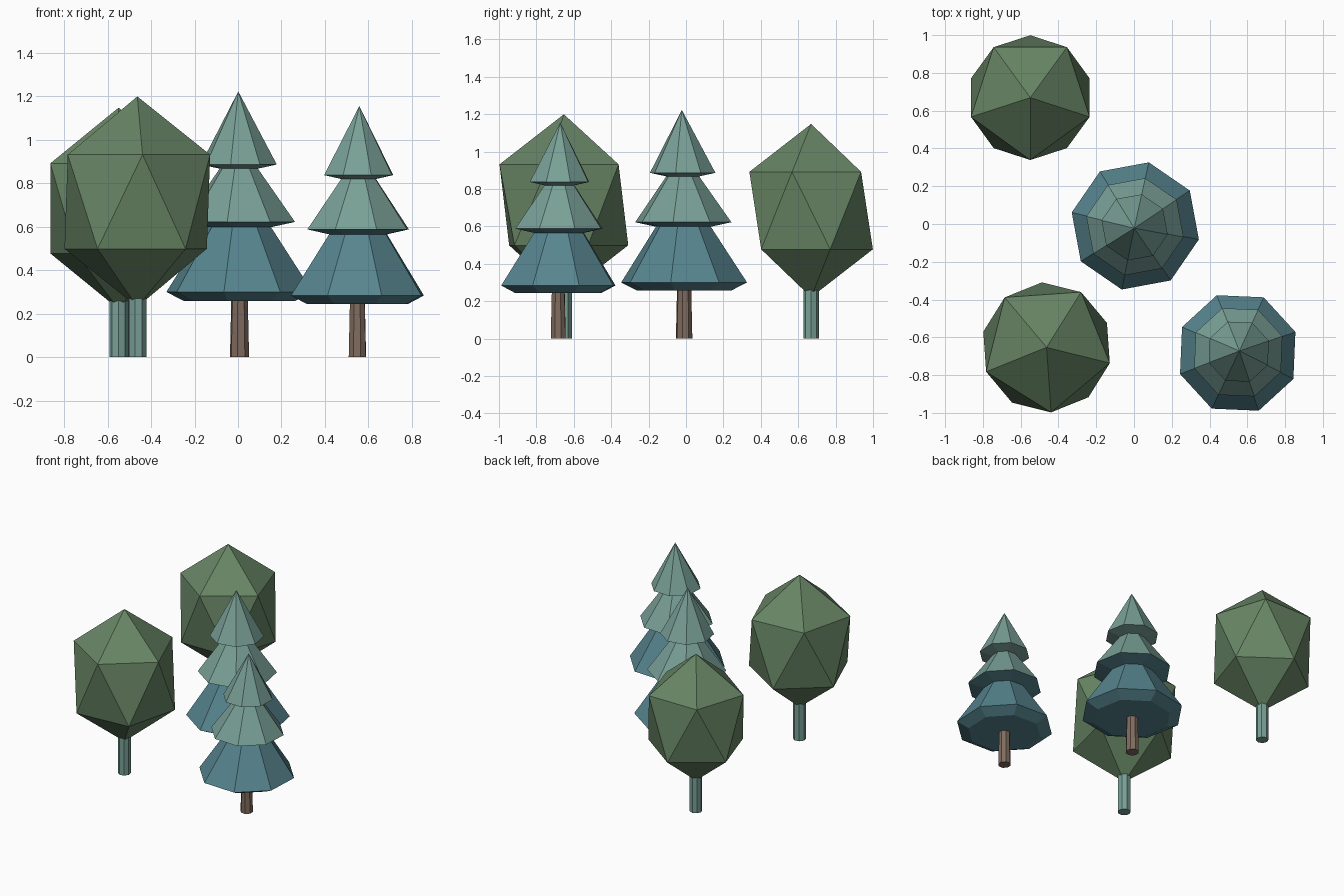
import bpy
import bmesh
from math import sin, cos, radians, tau

if "Cube" in bpy.data.objects:
    bpy.data.objects.remove(bpy.data.objects["Cube"])


def material(name, rgb):
    m = bpy.data.materials.new(name)
    m.diffuse_color = (*rgb, 1)
    m.use_nodes = True
    m.node_tree.nodes["Principled BSDF"].inputs["Base Color"].default_value = m.diffuse_color
    return m


SAGE = material("sage teal", (0.19, 0.35, 0.305))
BLUE = material("deep teal blue", (0.095, 0.235, 0.275))
GREEN = material("leaf green", (0.137, 0.235, 0.13))
BROWN = material("bark brown", (0.215, 0.15, 0.115))


def finish(bm, name, loc, mats):
    bmesh.ops.recalc_face_normals(bm, faces=bm.faces)
    mesh = bpy.data.meshes.new(name)
    bm.to_mesh(mesh)
    bm.free()
    for m in mats:
        mesh.materials.append(m)
    ob = bpy.data.objects.new(name, mesh)
    ob.location = loc
    bpy.context.collection.objects.link(ob)
    return ob


def stack(bm, rings, sides):
    """Join (radius, z, phase) rings from bottom to top; radius 0 is a point."""
    loops = []
    for r, z, phase in rings:
        n = sides if r else 1
        loops.append([bm.verts.new((r * cos(phase + tau * i / sides),
                                    r * sin(phase + tau * i / sides), z))
                      for i in range(n)])
    for a, b in zip(loops, loops[1:]):
        for i in range(sides):
            j = (i + 1) % sides
            if len(b) == 1:
                bm.faces.new((a[i], a[j], b[0]))
            else:
                bm.faces.new((a[i], a[j], b[j], b[i]))
    for cap in (loops[0], loops[-1]):
        if len(cap) > 1:
            bm.faces.new(cap)


def trunk(name, loc, r_low, r_top, height, phase, mat):
    bm = bmesh.new()
    stack(bm, [(r_low, 0, phase), (r_top, height, phase)], 8)
    finish(bm, name, loc, [mat])


def pine(name, x, y, s, turn, lean):
    # three-tier crown as one stepped profile
    bm = bmesh.new()
    phase = radians(turn)
    profile = [(0.26, 0.258), (0.344, 0.30), (0.15, 0.598), (0.263, 0.622),
               (0.09, 0.867), (0.179, 0.886), (0, 1.222)]
    stack(bm, [(r * s, z * s, phase) for r, z in profile], 8)
    # lowest tier is blue, up to the underside of the next one
    for f in bm.faces:
        f.material_index = 1 if f.calc_center_median().z < 0.615 * s else 0
    # slight lean towards the tip
    for v in bm.verts:
        k = v.co.z - 0.28 * s
        v.co.x += lean[0] * k
        v.co.y += lean[1] * k
    finish(bm, name + "_crown", (x, y, 0), [SAGE, BLUE])
    trunk(name + "_trunk", (x, y, 0), 0.045 * s, 0.038 * s, 0.30 * s, phase, BROWN)


def round_tree(name, x, y, s, turn):
    # crown is a stretched icosahedron
    bm = bmesh.new()
    r, mid, half = 0.345 * s, 0.715 * s, 0.484 * s
    up, low = [], []
    for i in range(5):
        a = radians(turn + 72 * i)
        b = a + radians(36)
        up.append(bm.verts.new((r * cos(a), r * sin(a), mid + 0.447 * half)))
        low.append(bm.verts.new((r * cos(b), r * sin(b), mid - 0.447 * half)))
    top = bm.verts.new((0, 0, mid + half))
    bottom = bm.verts.new((0, 0, mid - half))
    for i in range(5):
        j = (i + 1) % 5
        bm.faces.new((up[i], up[j], top))
        bm.faces.new((low[i], up[j], up[i]))
        bm.faces.new((low[i], low[j], up[j]))
        bm.faces.new((low[j], low[i], bottom))
    finish(bm, name + "_crown", (x, y, 0), [GREEN])
    trunk(name + "_trunk", (x, y, 0), 0.044 * s, 0.044 * s, 0.29 * s,
          radians(turn), SAGE)


pine("centre_pine", 0.007, -0.010, 1.0, 33, (-0.006, -0.013))
pine("right_pine", 0.549, -0.683, 0.945, 20, (0.010, 0.012))
round_tree("front_round_tree", -0.463, -0.653, 1.0, -14)
round_tree("back_round_tree", -0.549, 0.669, 0.957, -90)
